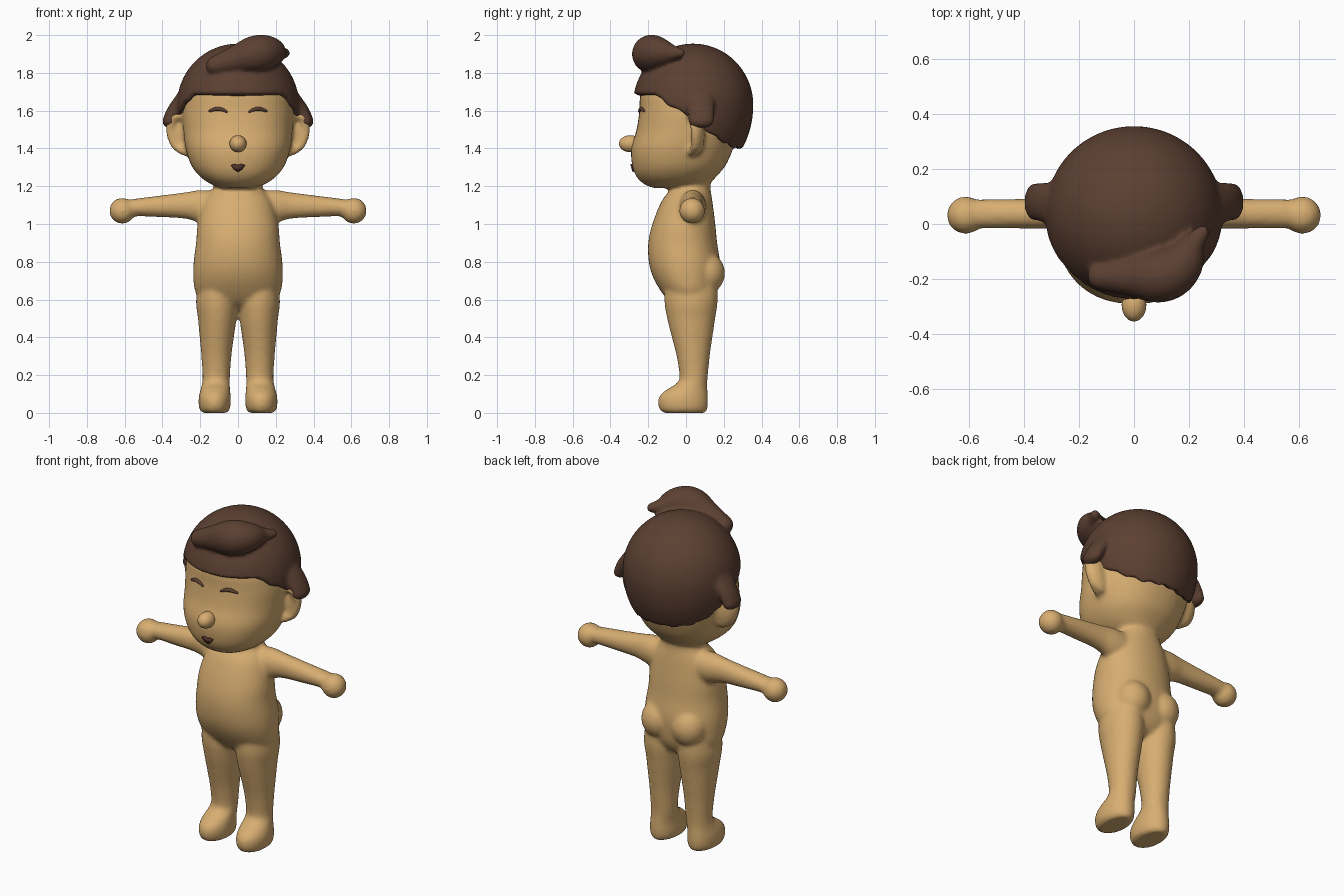
import bpy, bmesh, math
from mathutils import Matrix, Vector
from mathutils.bvhtree import BVHTree

cube = bpy.data.objects.get("Cube")
if cube:
    bpy.data.objects.remove(cube, do_unlink=True)


def material(name, rgb):
    mat = bpy.data.materials.new(name)
    mat.use_nodes = True
    color = (*rgb, 1)
    mat.diffuse_color = color
    bsdf = mat.node_tree.nodes["Principled BSDF"]
    bsdf.inputs["Base Color"].default_value = color
    bsdf.inputs["Roughness"].default_value = 0.8
    return mat


skin_mat = material("warm skin", (0.68, 0.42, 0.165))
hair_mat = material("dark brown hair", (0.107, 0.051, 0.032))
mouth_mat = material("mouth brown", (0.085, 0.033, 0.025))


def spline(rows, steps=6):
    """Smoothly interpolate rows of numbers."""
    pts = [rows[0], *rows, rows[-1]]
    out = []
    for p, q, r, s in zip(pts, pts[1:], pts[2:], pts[3:]):
        for i in range(steps):
            t = i / steps
            out.append([0.5 * (2 * b + (c - a) * t + (2 * a - 5 * b + 4 * c - d) * t ** 2
                               + (3 * b - a - 3 * c + d) * t ** 3)
                        for a, b, c, d in zip(p, q, r, s)])
    return out + [list(rows[-1])]


def skin_rings(bm, rings, closed=True):
    """Bridge rings of vertices and cap both ends."""
    n = len(rings[0])
    for low, high in zip(rings, rings[1:]):
        for i in range(n):
            k = (i + 1) % n
            bm.faces.new((low[i], low[k], high[k], high[i]))
    bm.faces.new(rings[-1])
    if closed:
        bm.faces.new(rings[0][::-1])


def loft(bm, rows, axis="z", side=1, power=2.0, n=40):
    """Rows hold position, then low and high bounds of both cross axes."""
    rings = []
    for p, a0, a1, b0, b1 in spline(rows):
        ring = []
        for i in range(n):
            t = math.tau * i / n
            c, s = (math.copysign(abs(v) ** (2 / power), v) for v in (math.cos(t), math.sin(t)))
            a = (a0 + a1) / 2 + (a1 - a0) / 2 * c
            b = (b0 + b1) / 2 + (b1 - b0) / 2 * s
            x, y, z = (a, b, p) if axis == "z" else (p, a, b)
            ring.append(bm.verts.new((x * side, y, z)))
        rings.append(ring)
    skin_rings(bm, rings)


def ball(bm, center, radii, tilt=0.0):
    m = Matrix.Translation(center) @ Matrix.Rotation(tilt, 4, "Y") @ Matrix.Diagonal((*radii, 1))
    bmesh.ops.create_uvsphere(bm, u_segments=24, v_segments=14, radius=1, matrix=m)


def chain(bm, points, side=1, stretch=1.0):
    """A soft strand of overlapping balls, each x, y, z, radius."""
    for x, y, z, r in spline(points):
        ball(bm, (x * side, y, z), (r, r * stretch, r))


def finish(name, bm, mat):
    bmesh.ops.recalc_face_normals(bm, faces=bm.faces)
    for f in bm.faces:
        f.smooth = True
    mesh = bpy.data.meshes.new(name)
    bm.to_mesh(mesh)
    bm.free()
    mesh.materials.append(mat)
    obj = bpy.data.objects.new(name, mesh)
    bpy.context.collection.objects.link(obj)
    return obj


def fuse(obj, voxel, rounds):
    """Melt overlapping volumes into one soft surface."""
    remesh = obj.modifiers.new("fuse", "REMESH")
    remesh.mode = "VOXEL"
    remesh.voxel_size = voxel
    remesh.use_smooth_shade = True
    smooth = obj.modifiers.new("soften", "SMOOTH")
    smooth.factor = 0.5
    smooth.iterations = rounds


def centred(rows):
    return [(z, -w, w, front, back) for z, w, front, back in rows]


# Body: head, torso, ears, arms and legs melted together
bm = bmesh.new()
loft(bm, centred([
    (1.19, 0.07, -0.17, 0.08), (1.21, 0.14, -0.22, 0.12), (1.25, 0.2, -0.262, 0.16),
    (1.31, 0.247, -0.285, 0.21), (1.4, 0.278, -0.29, 0.25), (1.5, 0.29, -0.262, 0.28),
    (1.6, 0.295, -0.247, 0.29), (1.7, 0.28, -0.24, 0.29), (1.8, 0.23, -0.19, 0.25),
    (1.87, 0.13, -0.1, 0.15)]), power=2.25)
loft(bm, centred([
    (1.27, 0.1, -0.06, 0.13), (1.19, 0.13, -0.08, 0.13), (1.12, 0.18, -0.13, 0.14),
    (1.0, 0.213, -0.178, 0.155), (0.9, 0.222, -0.2, 0.165), (0.8, 0.235, -0.197, 0.18),
    (0.72, 0.237, -0.175, 0.178), (0.64, 0.225, -0.13, 0.165), (0.58, 0.17, -0.08, 0.13),
    (0.55, 0.09, -0.03, 0.08)]), power=2.15)
for side in (-1, 1):
    loft(bm, [
        (0.74, 0.03, 0.2, -0.11, 0.16), (0.6, 0.002, 0.222, -0.115, 0.168),
        (0.5, 0.008, 0.212, -0.1, 0.155), (0.4, 0.022, 0.203, -0.075, 0.14),
        (0.3, 0.035, 0.194, -0.05, 0.126), (0.2, 0.042, 0.188, -0.035, 0.116),
        (0.16, 0.043, 0.19, -0.045, 0.113), (0.125, 0.042, 0.198, -0.1, 0.114),
        (0.09, 0.039, 0.207, -0.14, 0.116), (0.05, 0.038, 0.209, -0.148, 0.117),
        (0.015, 0.045, 0.202, -0.138, 0.112), (0, 0.06, 0.188, -0.118, 0.1)], side=side)
    loft(bm, [
        (0.05, -0.04, 0.11, 1.0, 1.17), (0.19, -0.035, 0.105, 1.005, 1.18),
        (0.28, -0.02, 0.095, 1.028, 1.168), (0.42, -0.017, 0.092, 1.036, 1.15),
        (0.56, -0.016, 0.09, 1.042, 1.132), (0.62, -0.01, 0.08, 1.04, 1.12)], "x", side)
    ball(bm, (0.613 * side, 0.032, 1.07), (0.069, 0.069, 0.069))
    ball(bm, (0.1 * side, 0.107, 0.74), (0.1, 0.1, 0.11))
    # ear with raised rim
    ball(bm, (0.305 * side, 0.065, 1.475), (0.062, 0.034, 0.115), 0.3 * side)
    chain(bm, [(0.28, 0.03, 1.57, 0.02), (0.335, 0.03, 1.57, 0.022), (0.362, 0.045, 1.51, 0.023),
               (0.335, 0.05, 1.42, 0.024), (0.28, 0.03, 1.38, 0.022)], side)
body = finish("body", bm, skin_mat)
fuse(body, 0.012, 7)

# Nose
bm = bmesh.new()
ball(bm, (0, -0.295, 1.425), (0.045, 0.06, 0.045))
finish("nose", bm, skin_mat)

# Hair: cap with a slanted hem, side flicks and a swept quiff
HEM = [(-0.3, 1.69), (-0.17, 1.69), (-0.1, 1.635), (0, 1.58), (0.1, 1.5),
       (0.2, 1.44), (0.3, 1.4), (0.4, 1.395)]


def hem_height(y):
    for (y0, z0), (y1, z1) in zip(HEM, HEM[1:]):
        if y <= y1:
            return z0 + (z1 - z0) * (y - y0) / (y1 - y0)


bm = bmesh.new()
SEGMENTS, LEVELS, MIDDLE = 96, 20, 1.63
rings = []
for j in range(LEVELS):
    ring = []
    for i in range(SEGMENTS):
        a = math.tau * i / SEGMENTS
        y = 0.0375 + 0.317 * math.sin(a)
        drop = hem_height(y) - MIDDLE
        if y > -0.15:
            drop += 0.006 * math.sin(18 * a)
        start = math.asin(drop / (0.325 if drop > 0 else 0.4))
        e = start + (math.pi / 2 - start) * 0.99 * j / (LEVELS - 1)
        tall = 0.325 if e > 0 else 0.4
        ring.append(bm.verts.new((0.323 * math.cos(a) * math.cos(e),
                                  0.0375 + 0.319 * math.sin(a) * math.cos(e),
                                  MIDDLE + tall * math.sin(e))))
    rings.append(ring)
skin_rings(bm, rings, closed=False)
under = bm.verts.new((0, 0.04, 1.58))
for i in range(SEGMENTS):
    bm.faces.new((under, rings[0][(i + 1) % SEGMENTS], rings[0][i]))
for side in (-1, 1):
    chain(bm, [(0.28, 0.07, 1.67, 0.045), (0.335, 0.08, 1.6, 0.04),
               (0.362, 0.08, 1.545, 0.038)], side, 1.8)
chain(bm, [(-0.12, -0.19, 1.84, 0.05), (0, -0.19, 1.875, 0.075), (0.1, -0.188, 1.902, 0.098),
           (0.17, -0.15, 1.91, 0.08), (0.21, -0.08, 1.905, 0.045), (0.25, -0.03, 1.905, 0.026)])
hair = finish("hair", bm, hair_mat)
fuse(hair, 0.011, 4)

# Face details rest on the finished skin
bpy.context.view_layer.update()
skin_tree = BVHTree.FromObject(body, bpy.context.evaluated_depsgraph_get())


def face_y(x, z):
    hit = skin_tree.ray_cast(Vector((x, -1, z)), Vector((0, 1, 0)))[0]
    return hit.y if hit else -0.25


# Eyebrows
for label, side in (("right", -1), ("left", 1)):
    bm = bmesh.new()
    arch = [(0.06, 1.594, 0.006), (0.085, 1.606, 0.01), (0.115, 1.609, 0.011), (0.15, 1.598, 0.007)]
    chain(bm, [(x, face_y(x * side, z) - 0.004, z, r) for x, z, r in arch], side)
    brow = finish(label + "_eyebrow", bm, hair_mat)
    fuse(brow, 0.0035, 2)

# Mouth: small heart-shaped plate
bm = bmesh.new()
half = [(0, 1.311), (0.016, 1.318), (0.037, 1.311), (0.022, 1.29), (0, 1.276)]
outline = half + [(-x, z) for x, z in half[-2:0:-1]]
bm.faces.new([bm.verts.new((x, face_y(x, z) - 0.005, z)) for x, z in outline])
mouth = finish("mouth", bm, mouth_mat)
plate = mouth.modifiers.new("thickness", "SOLIDIFY")
plate.thickness = 0.008
plate.offset = 0
